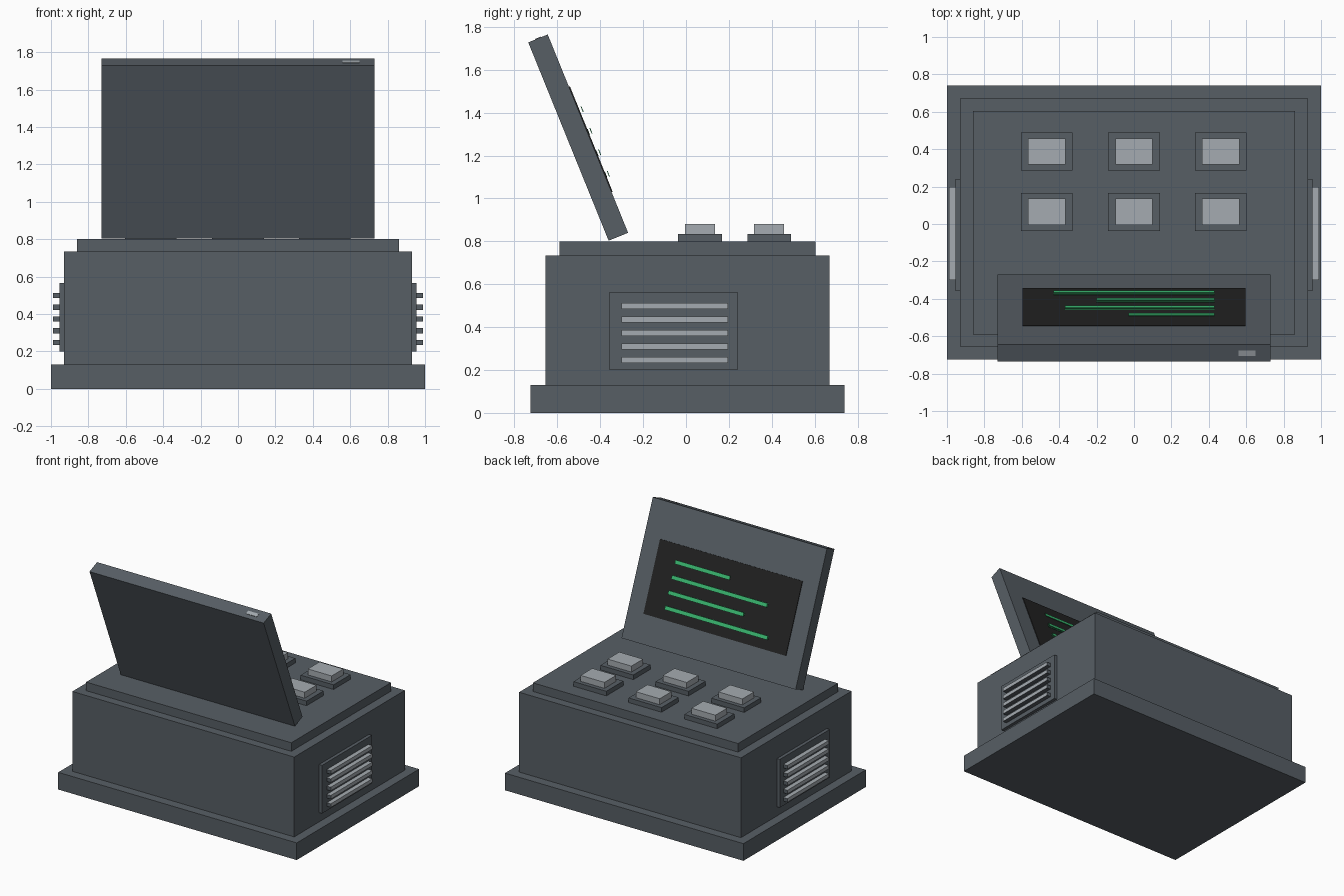
import bpy, bmesh, math
from mathutils import Matrix, Vector

if "Cube" in bpy.data.objects:
    bpy.data.objects.remove(bpy.data.objects["Cube"])


def material(name, rgb):
    m = bpy.data.materials.new(name)
    m.diffuse_color = (*rgb, 1)
    m.use_nodes = True
    m.node_tree.nodes["Principled BSDF"].inputs["Base Color"].default_value = m.diffuse_color
    return m


GREY = material("slate grey", (0.095, 0.113, 0.130))
LIGHT = material("light grey", (0.375, 0.410, 0.440))
BLACK = material("screen black", (0.016, 0.016, 0.016))
GREEN = material("bright green", (0.045, 0.500, 0.170))
DARK_GREEN = material("dark green", (0.015, 0.120, 0.045))


def box(name, x, y, z, mats, frame=Matrix(), rule=None):
    """Box from (min, max) ranges, optionally placed in a tilted frame."""
    bm = bmesh.new()
    bmesh.ops.create_cube(bm, size=1)
    for v in bm.verts:
        v.co = Vector([(r[0] + r[1]) / 2 + c * (r[1] - r[0])
                       for c, r in zip(v.co, (x, y, z))])
    bm.normal_update()
    if rule:
        for f in bm.faces:
            f.material_index = rule(f.normal)
    bm.transform(frame)
    me = bpy.data.meshes.new(name)
    bm.to_mesh(me)
    bm.free()
    for m in mats:
        me.materials.append(m)
    ob = bpy.data.objects.new(name, me)
    bpy.context.collection.objects.link(ob)
    return ob


# Stepped cabinet
box("base_plinth", (-1, 1), (-0.725, 0.74), (0, 0.13), [GREY])
box("cabinet_body", (-0.93, 0.93), (-0.655, 0.67), (0.13, 0.735), [GREY])
box("top_deck", (-0.86, 0.86), (-0.59, 0.605), (0.735, 0.80), [GREY])

# Two rows of three push buttons
for y in (0.065, 0.388):
    for x in (-0.467, 0, 0.463):
        box("button_pad", (x - 0.138, x + 0.138), (y - 0.102, y + 0.102),
            (0.80, 0.835), [GREY])
        box("button_cap", (x - 0.1, x + 0.1), (y - 0.07, y + 0.07),
            (0.835, 0.88), [LIGHT])

# Side vents: panel with five slats, dark at the ends and underneath
for s in (-1, 1):
    def span(a, b):
        return tuple(sorted((s * a, s * b)))
    box("vent_panel", span(0.93, 0.955), (-0.357, 0.24), (0.20, 0.565), [GREY])
    for i in range(5):
        z = 0.247 + i * 0.0628
        box("vent_slat", span(0.955, 0.988), (-0.30, 0.197),
            (z - 0.014, z + 0.014), [LIGHT, GREY],
            rule=lambda n: int(abs(n.y) > 0.5 or n.z < -0.5))

# Tilted display: local y points out of the screen, local z up along it
tilt = (Matrix.Translation((0, -0.27, 0.84))
        @ Matrix.Rotation(math.atan2(0.375, 0.925), 4, 'X'))
box("display_housing", (-0.73, 0.73), (-0.098, 0), (0, 0.998), [GREY], tilt)
box("display_screen", (-0.597, 0.597), (0, 0.005), (0.205, 0.735),
    [BLACK], tilt)
box("power_light", (0.56, 0.65), (-0.064, -0.034), (0.998, 1.001),
    [LIGHT], tilt)

# Text lines: raised bright strips with dim strips behind the lower three
for i, left in enumerate((-0.43, -0.20, -0.37, -0.03)):
    c = 0.29 + i * 0.108
    box("text_line", (left, 0.43), (0.016, 0.020), (c - 0.014, c + 0.014),
        [GREEN], tilt)
    if i < 3:
        box("text_glow", (left, 0.43), (0.005, 0.007),
            (c - 0.014, c + 0.014), [DARK_GREEN], tilt)
